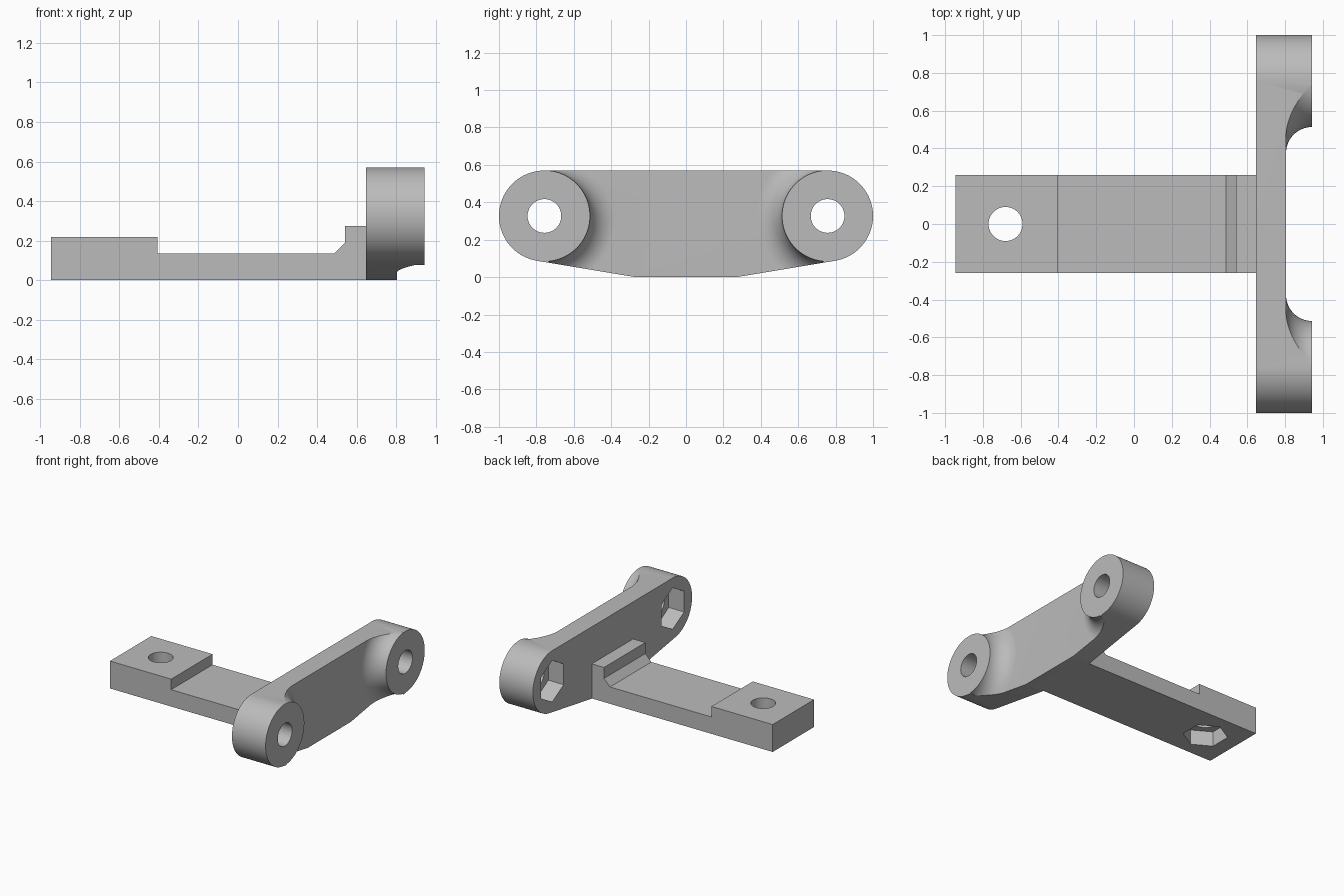
import bpy, bmesh
from math import sin, cos, pi, radians
from mathutils import Vector

default = bpy.data.objects.get("Cube")
if default:
    bpy.data.objects.remove(default, do_unlink=True)

grey = bpy.data.materials.new("plain grey")
grey.use_nodes = True
colour = (0.5, 0.5, 0.5, 1)
grey.diffuse_color = colour
grey.node_tree.nodes["Principled BSDF"].inputs["Base Color"].default_value = colour

# Main sizes
BACK, FACE, FRONT = 0.647, 0.805, 0.943
BOSS_Y, BOSS_Z, BOSS_R = 0.757, 0.327, 0.243
HOLE_R, NUT_R, NUT_DEPTH = 0.09, 0.165, 0.135
ARM_END, ARM_HALF, ARM_HOLE_X = -0.945, 0.26, -0.68


def loft(name, rings):
    """Closed solid through matching rings of points."""
    bm = bmesh.new()
    loops = [[bm.verts.new(p) for p in ring] for ring in rings]
    for a, b in zip(loops, loops[1:]):
        for i in range(len(a)):
            j = (i + 1) % len(a)
            bm.faces.new((a[i], a[j], b[j], b[i]))
    bm.faces.new(loops[0])
    bm.faces.new(loops[-1])
    bmesh.ops.recalc_face_normals(bm, faces=bm.faces)
    mesh = bpy.data.meshes.new(name)
    bm.to_mesh(mesh)
    bm.free()
    mesh.materials.append(grey)
    obj = bpy.data.objects.new(name, mesh)
    bpy.context.collection.objects.link(obj)
    return obj


def ring(centre, axis, r, n=96):
    """Circle or polygon, with a corner along z (axis x) or y (axis z)."""
    pts = []
    for i in range(n):
        a = 2 * pi * i / n
        u, v = r * sin(a), r * cos(a)
        pts.append(Vector(centre) + Vector((0, u, v) if axis == "x" else (u, v, 0)))
    return pts


def rod(name, start, end, axis, r, n=96):
    return loft(name, [ring(start, axis, r, n), ring(end, axis, r, n)])


def combine(target, tool, operation):
    mod = target.modifiers.new(operation.lower(), "BOOLEAN")
    mod.operation, mod.solver, mod.object = operation, "EXACT", tool
    bpy.context.view_layer.objects.active = target
    bpy.ops.object.modifier_apply(modifier=mod.name)
    bpy.data.objects.remove(tool, do_unlink=True)


# Crossbar outline: round ends, flat top, bottom tapering to a flat middle
arc = []
for i in range(65):
    a = radians(-80.6 + 170.6 * i / 64)
    arc.append((BOSS_Y + BOSS_R * cos(a), BOSS_Z + BOSS_R * sin(a)))
half = [(0.27, 0)] + arc
outline = half + [(-y, z) for y, z in reversed(half)]
bracket = loft("bracket", [[(x, y, z) for y, z in outline] for x in (BACK, FRONT)])

# Recess between the bosses, leaving a concave fillet round each boss
corners = [(-0.735, -0.2), (0.735, -0.2), (0.735, 0.9), (-0.735, 0.9)]
recess = loft("recess_cutter", [[(x, y, z) for y, z in corners] for x in (FACE, 1.1)])
fillet = FRONT - FACE
for side in (-1, 1):
    flare = [(FACE - 0.05, BOSS_R + fillet)]
    for i in range(25):
        t = pi / 2 * (1 - i / 24)
        flare.append((FRONT - fillet * sin(t), BOSS_R + 0.0005 + fillet * (1 - cos(t))))
    flare.append((1.2, BOSS_R + 0.0005))
    rings = [ring((x, side * BOSS_Y, BOSS_Z), "x", r) for x, r in flare]
    combine(recess, loft("boss_flare", rings), "DIFFERENCE")
combine(bracket, recess, "DIFFERENCE")

# Arm with raised end pad and a chamfered step at the crossbar
profile = [(ARM_END, 0), (0.72, 0), (0.72, 0.275), (0.54, 0.275), (0.54, 0.187),
           (0.487, 0.134), (-0.406, 0.134), (-0.406, 0.218), (ARM_END, 0.218)]
arm = loft("arm", [[(x, y, z) for x, z in profile] for y in (-ARM_HALF, ARM_HALF)])
combine(bracket, arm, "UNION")

# Bolt holes and hexagonal nut pockets in the bosses
for side in (-1, 1):
    y = side * BOSS_Y
    combine(bracket, rod("hole_cutter", (0.4, y, BOSS_Z), (1.2, y, BOSS_Z),
                         "x", HOLE_R), "DIFFERENCE")
    combine(bracket, rod("nut_cutter", (0.6, y, BOSS_Z), (BACK + NUT_DEPTH, y, BOSS_Z),
                         "x", NUT_R, 6), "DIFFERENCE")

# Bolt hole and nut pocket in the arm pad
combine(bracket, rod("hole_cutter", (ARM_HOLE_X, 0, -0.2), (ARM_HOLE_X, 0, 0.5),
                     "z", HOLE_R), "DIFFERENCE")
combine(bracket, rod("nut_cutter", (ARM_HOLE_X, 0, -0.2), (ARM_HOLE_X, 0, 0.12),
                     "z", NUT_R, 6), "DIFFERENCE")

# Smooth curved faces, keep hard edges
bpy.ops.object.select_all(action="DESELECT")
bracket.select_set(True)
bpy.context.view_layer.objects.active = bracket
bpy.ops.object.shade_smooth_by_angle(angle=radians(25))
